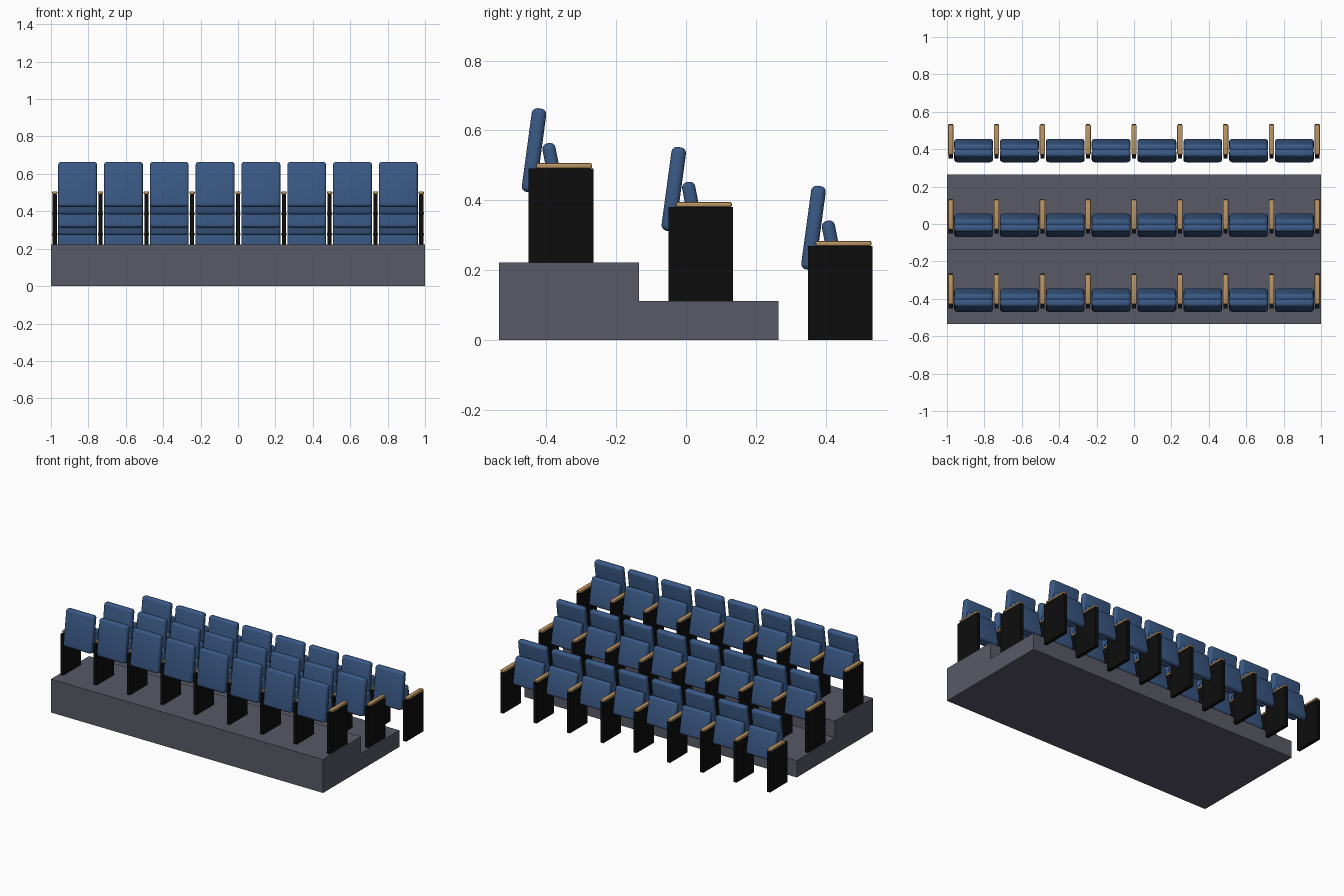
import bpy, bmesh
from math import radians
from mathutils import Matrix

cube = bpy.data.objects.get("Cube")
if cube:
    bpy.data.objects.remove(cube)


def material(name, rgb):
    m = bpy.data.materials.new(name)
    m.use_nodes = True
    color = (*rgb, 1)
    m.diffuse_color = color
    m.node_tree.nodes["Principled BSDF"].inputs["Base Color"].default_value = color
    return m


BLUE = material("blue_fabric", (0.042, 0.1, 0.235))
WOOD = material("light_wood", (0.5, 0.3, 0.125))
BLACK = material("black_panel", (0.004, 0.004, 0.004))
GREY = material("grey_riser", (0.1, 0.1, 0.136))


def box_mesh(name, size, mat, bevel=0, segments=3):
    """Box mesh centred on its origin, with optional rounded edges."""
    bm = bmesh.new()
    bmesh.ops.create_cube(bm, size=1, matrix=Matrix.Diagonal((*size, 1)))
    if bevel:
        bmesh.ops.bevel(bm, geom=bm.edges[:], offset=bevel, segments=segments,
                        profile=0.5, affect='EDGES')
    mesh = bpy.data.meshes.new(name)
    bm.to_mesh(mesh)
    bm.free()
    mesh.materials.append(mat)
    if bevel:
        mesh.shade_smooth()
        mesh.set_sharp_from_angle(angle=radians(40))
    return mesh


def place(name, mesh, loc, tilt=0):
    ob = bpy.data.objects.new(name, mesh)
    ob.location = loc
    ob.rotation_euler.x = radians(tilt)
    bpy.context.collection.objects.link(ob)


# Stepped riser: side profile extruded across the width
profile = [(-0.535, 0), (0.265, 0), (0.265, 0.111),
           (-0.135, 0.111), (-0.135, 0.222), (-0.535, 0.222)]
bm = bmesh.new()
face = bm.faces.new([bm.verts.new((-1, y, z)) for y, z in profile])
side = bmesh.ops.extrude_face_region(bm, geom=[face])["geom"]
bmesh.ops.translate(bm, vec=(2, 0, 0),
                    verts=[v for v in side if isinstance(v, bmesh.types.BMVert)])
bmesh.ops.recalc_face_normals(bm, faces=bm.faces[:])
riser = bpy.data.meshes.new("stepped_riser")
bm.to_mesh(riser)
bm.free()
riser.materials.append(GREY)
place("stepped_riser", riser, (0, 0, 0))

# Shared seat parts
back = box_mesh("backrest", (0.208, 0.042, 0.242), BLUE, 0.016, 4)
seat = box_mesh("folded_seat", (0.208, 0.038, 0.182), BLUE, 0.016, 4)
panel = box_mesh("side_panel", (0.022, 0.185, 0.269), BLACK)
arm = box_mesh("armrest", (0.029, 0.16, 0.015), WOOD, 0.005, 2)

# Three rows of eight seats, facing +y and stepping down towards it
SEATS, PITCH = 8, 0.245
for row in range(3):
    y, z = 0.442 - 0.4 * row, 0.111 * row
    for i in range(SEATS + 1):
        x = (i - SEATS / 2) * PITCH
        place("side_panel", panel, (x, y, z + 0.1345))
        place("armrest", arm, (x, y + 0.009, z + 0.2765))
        if i < SEATS:
            x += PITCH / 2
            place("backrest", back, (x, y - 0.077, z + 0.321), -7.7)
            place("folded_seat", seat, (x, y - 0.02, z + 0.252), 11)
